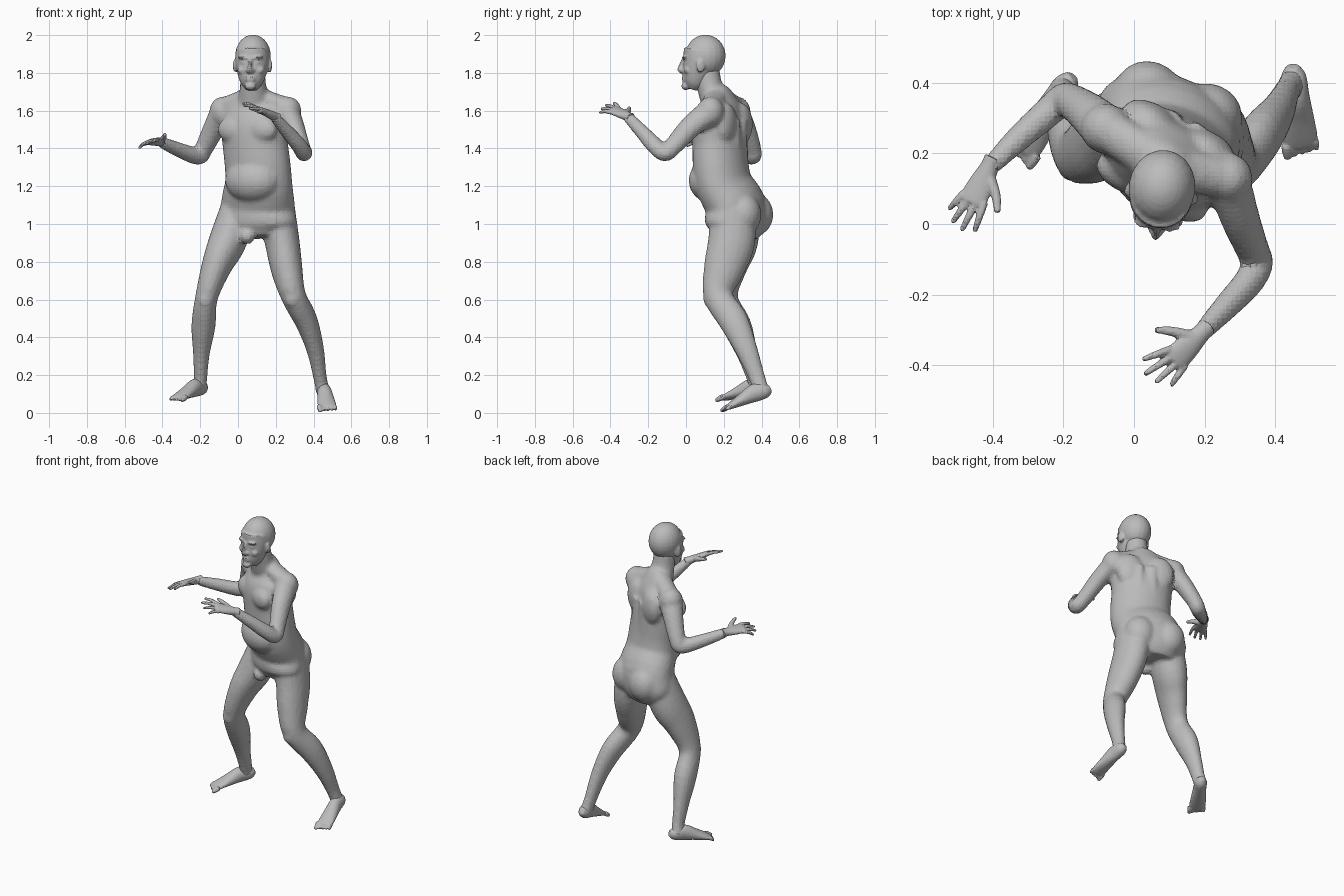
import bpy, bmesh, math
from mathutils import Vector, Matrix, Euler

cube = bpy.data.objects.get("Cube")
if cube:
    bpy.data.objects.remove(cube, do_unlink=True)

clay = bpy.data.materials.new("clay_grey")
clay.use_nodes = True
GREY = (0.5, 0.5, 0.5, 1)
clay.diffuse_color = GREY
for node in clay.node_tree.nodes:
    if node.type == 'BSDF_PRINCIPLED':
        node.inputs["Base Color"].default_value = GREY


def spline(stations, steps):
    """Smooth curve through stations of (x, y, z, radius_a, radius_b)."""
    rows = [Vector(s) for s in stations]
    rows = [rows[0] * 2 - rows[1]] + rows + [rows[-1] * 2 - rows[-2]]
    out = []
    for a, b, c, d in zip(rows, rows[1:], rows[2:], rows[3:]):
        for k in range(steps):
            t = k / steps
            out.append((b * 2 + (c - a) * t + (a * 2 - b * 5 + c * 4 - d) * t ** 2
                        + (b * 3 - a - c * 3 + d) * t ** 3) / 2)
    return out + [rows[-2]]


def tube(bm, stations, ref=(1, 0, 0), steps=4, sides=20):
    """Loft elliptical rings along a path; ref is the direction of radius_a."""
    rows = spline(stations, steps)
    pts = [Vector(r[:3]) for r in rows]
    rings = []
    for i, row in enumerate(rows):
        tan = (pts[min(i + 1, len(pts) - 1)] - pts[max(i - 1, 0)]).normalized()
        a = Vector(ref)
        a = (a - tan * a.dot(tan)).normalized()
        b = tan.cross(a)
        ring = []
        for k in range(sides):
            ang = math.tau * k / sides
            ring.append(bm.verts.new(pts[i] + a * math.cos(ang) * row[3] + b * math.sin(ang) * row[4]))
        rings.append(ring)
    for lo, hi in zip(rings, rings[1:]):
        for k in range(sides):
            j = (k + 1) % sides
            bm.faces.new((lo[k], lo[j], hi[j], hi[k]))
    bm.faces.new(rings[0][::-1])
    bm.faces.new(rings[-1])


def ball(bm, centre, radii, yaw=0.0):
    m = Matrix.LocRotScale(Vector(centre), Euler((0, 0, yaw)), Vector(radii))
    bmesh.ops.create_uvsphere(bm, u_segments=20, v_segments=14, radius=1, matrix=m)


def finish(name, bm, voxel, smooth):
    """Fuse the overlapping volumes into one faceted skin."""
    bmesh.ops.recalc_face_normals(bm, faces=bm.faces)
    mesh = bpy.data.meshes.new(name)
    bm.to_mesh(mesh)
    bm.free()
    mesh.materials.append(clay)
    ob = bpy.data.objects.new(name, mesh)
    bpy.context.scene.collection.objects.link(ob)
    fuse = ob.modifiers.new("fuse", 'REMESH')
    fuse.mode = 'VOXEL'
    fuse.voxel_size = voxel
    relax = ob.modifiers.new("relax", 'SMOOTH')
    relax.factor = 0.5
    relax.iterations = smooth


def turned(centre, yaw):
    """Return a function placing points by side, back and height offsets."""
    side = Vector((math.cos(yaw), math.sin(yaw), 0))
    back = Vector((-side.y, side.x, 0))
    return lambda u, v, z: Vector((centre[0], centre[1], z)) + side * u + back * v


# Trunk
CHEST_YAW, HIP_YAW = -0.47, -0.36
body = bmesh.new()
tube(body, [(.1, .26, .93, .15, .11), (.1, .265, 1, .22, .145), (.107, .26, 1.1, .205, .15),
            (.11, .205, 1.2, .188, .14), (.105, .185, 1.3, .183, .138), (.092, .18, 1.42, .182, .135),
            (.087, .175, 1.52, .19, .128), (.085, .18, 1.6, .17, .105),
            (.085, .17, 1.66, .12, .08), (.085, .15, 1.7, .075, .07)],
     ref=(math.cos(CHEST_YAW), math.sin(CHEST_YAW), 0), sides=32)
chest = turned((.088, .178), CHEST_YAW)
hips = turned((.1, .27), HIP_YAW)
ball(body, chest(.01, -.04, 1.23), (.155, .115, .12), CHEST_YAW)
for s in (-1, 1):
    ball(body, chest(s * .085, -.085, 1.5), (.088, .05, .07), CHEST_YAW)
    ball(body, chest(s * .09, .085, 1.53), (.085, .05, .11), CHEST_YAW)
    ball(body, hips(s * .09, .075, 1.05), (.098, .09, .11), HIP_YAW)
    tube(body, [(*chest(s * .04, .105, z), .035, .035) for z in (1.25, 1.4, 1.55)])
ball(body, hips(-.01, -.115, .935), (.038, .045, .042), HIP_YAW)

# Neck and shoulder slopes
tube(body, [(.083, .16, 1.64, .085, .08), (.08, .125, 1.73, .07, .068), (.077, .11, 1.82, .064, .068)])
for x, y in ((.265, .13), (-.08, .27)):
    tube(body, [(.083, .165, 1.69, .06, .05), ((x + .083) / 2, (y + .165) / 2, 1.65, .06, .05),
                (x, y, 1.61, .06, .06)], ref=(0, 1, 0))
    ball(body, (x, y, 1.595), (.072, .072, .08))

# Arms
tube(body, [(.265, .13, 1.6, .06, .07), (.3, .02, 1.51, .053, .06), (.335, -.07, 1.41, .046, .05),
            (.35, -.115, 1.375, .045, .045), (.32, -.17, 1.42, .042, .045),
            (.26, -.235, 1.49, .037, .038), (.19, -.31, 1.57, .026, .03)], ref=(.86, -.2, .5))
tube(body, [(-.08, .27, 1.6, .06, .07), (-.13, .315, 1.5, .055, .06), (-.18, .35, 1.4, .047, .05),
            (-.2, .355, 1.36, .045, .045), (-.24, .32, 1.365, .043, .045),
            (-.33, .24, 1.4, .037, .038), (-.41, .16, 1.435, .026, .03)], ref=(-.5, .7, .5))

# Legs
tube(body, [(.205, .25, 1.06, .1, .12), (.235, .24, .9, .092, .125), (.258, .2, .76, .084, .108),
            (.293, .17, .62, .067, .078), (.36, .25, .49, .061, .078), (.408, .318, .34, .047, .06),
            (.434, .375, .19, .036, .044), (.45, .4, .11, .038, .044)])
tube(body, [(0, .29, 1.06, .1, .11), (-.058, .26, .9, .1, .12), (-.112, .22, .78, .081, .107),
            (-.167, .198, .61, .06, .077), (-.183, .27, .46, .064, .078), (-.194, .325, .31, .044, .056),
            (-.198, .362, .19, .036, .044), (-.205, .38, .13, .038, .044)])
ball(body, (.29, .13, .605), (.045, .04, .05))
ball(body, (-.172, .155, .6), (.042, .036, .05))
finish("body", body, 0.013, 4)

# Head
head = bmesh.new()
HEAD_YAW = -0.13
face = turned((.077, .085), HEAD_YAW)
ball(head, face(0, .018, 1.89), (.095, .108, .112), HEAD_YAW)
tube(head, [(*face(0, -.05, 1.712), .03, .03), (*face(0, -.04, 1.745), .058, .058),
            (*face(0, -.025, 1.8), .078, .078), (*face(0, -.01, 1.86), .089, .09),
            (*face(0, 0, 1.92), .088, .098)], sides=28)
ball(head, face(0, -.088, 1.73), (.03, .022, .022), HEAD_YAW)
tube(head, [(*face(0, -.098, 1.875), .009, .01), (*face(0, -.11, 1.845), .01, .012),
            (*face(0, -.118, 1.817), .013, .014), (*face(0, -.104, 1.803), .014, .01)])
for dz in (0, .013):
    ball(head, face(0, -.094, 1.763 + dz), (.028, .015, .007), HEAD_YAW)
for s in (-1, 1):
    ball(head, face(s * .034, -.085, 1.882), (.034, .019, .009), HEAD_YAW)
    ball(head, face(s * .036, -.078, 1.857), (.017, .017, .011), HEAD_YAW)
    ball(head, face(s * .045, -.07, 1.815), (.028, .022, .022), HEAD_YAW)
    ball(head, face(s * .014, -.104, 1.812), (.01, .012, .009), HEAD_YAW)
    ball(head, face(s * .092, .005, 1.838), (.011, .024, .037), HEAD_YAW + s * .35)
finish("head", head, 0.0075, 3)


def hand(name, wrist, knuckles, across, thumb, tips):
    """Palm, four fingers and a thumb; across runs from first to last finger."""
    bm = bmesh.new()
    wrist, knuckles, thumb = Vector(wrist), Vector(knuckles), Vector(thumb)
    across = Vector(across).normalized()
    ahead = (knuckles - wrist).normalized()
    tube(bm, [(*(wrist - ahead * .03), .028, .028), (*wrist, .027, .024),
              (*wrist.lerp(knuckles, .5), .037, .02), (*knuckles, .041, .015),
              (*(knuckles + ahead * .008), .036, .01)], ref=across)
    for i, tip in enumerate(tips):
        root = knuckles + across * (i - 1.5) * .022 - ahead * .01
        tip = Vector(tip)
        bend = root.lerp(tip, .55) + Vector((0, 0, .006))
        tube(bm, [(*root, .012, .012), (*bend, .0105, .0105), (*tip, .008, .008)], ref=across, sides=10)
        ball(bm, tip, (.008, .008, .008))
    root = wrist.lerp(knuckles, .25) - across * .015
    tube(bm, [(*root, .02, .018), (*(root.lerp(thumb, .5) - across * .008), .014, .014),
              (*thumb, .009, .009)], ref=(0, 0, 1), sides=10)
    finish(name, bm, 0.005, 2)


hand("left_hand", (.19, -.31, 1.57), (.115, -.385, 1.605), (.7, -.7, -.35), (.06, -.3, 1.615),
     [(.03, -.382, 1.638), (.034, -.423, 1.628), (.066, -.445, 1.61), (.108, -.453, 1.59)])
hand("right_hand", (-.41, .16, 1.435), (-.458, .065, 1.437), (-.87, .4, -.25), (-.387, .032, 1.475),
     [(-.45, -.016, 1.435), (-.486, -.014, 1.425), (-.512, .008, 1.415), (-.521, .046, 1.405)])


def foot(name, heel, ball_of_foot, inner):
    """Sloping foot with five toes; inner is the sign of the big toe's side."""
    bm = bmesh.new()
    heel, fore = Vector(heel), Vector(ball_of_foot)
    ahead = (fore - heel).normalized()
    across = ahead.cross(Vector((0, 0, 1))).normalized() * inner
    shape = [(-.06, 0, .018, .02), (.08, 0, .036, .04), (.35, .012, .039, .048), (.65, .006, .045, .034),
             (.92, 0, .05, .021), (1.05, -.004, .046, .014)]
    tube(bm, [(*(heel.lerp(fore, f) + Vector((0, 0, dz))), a, b) for f, dz, a, b in shape], ref=across)
    for i in range(5):
        root = fore + across * (2 - i) * .021
        tip = root + ahead * (.036 - .004 * i) - Vector((0, 0, .008))
        r = .015 if i == 0 else .0105
        tube(bm, [(*root, r, r), (*root.lerp(tip, .6), r, r), (*tip, r * .8, r * .8)], ref=across, sides=10)
        ball(bm, tip, (r * .85, r * .85, r * .8))
    finish(name, bm, 0.006, 2)


foot("left_foot", (.45, .435, .125), (.473, .23, .036), 1)
foot("right_foot", (-.182, .41, .14), (-.31, .218, .085), -1)
